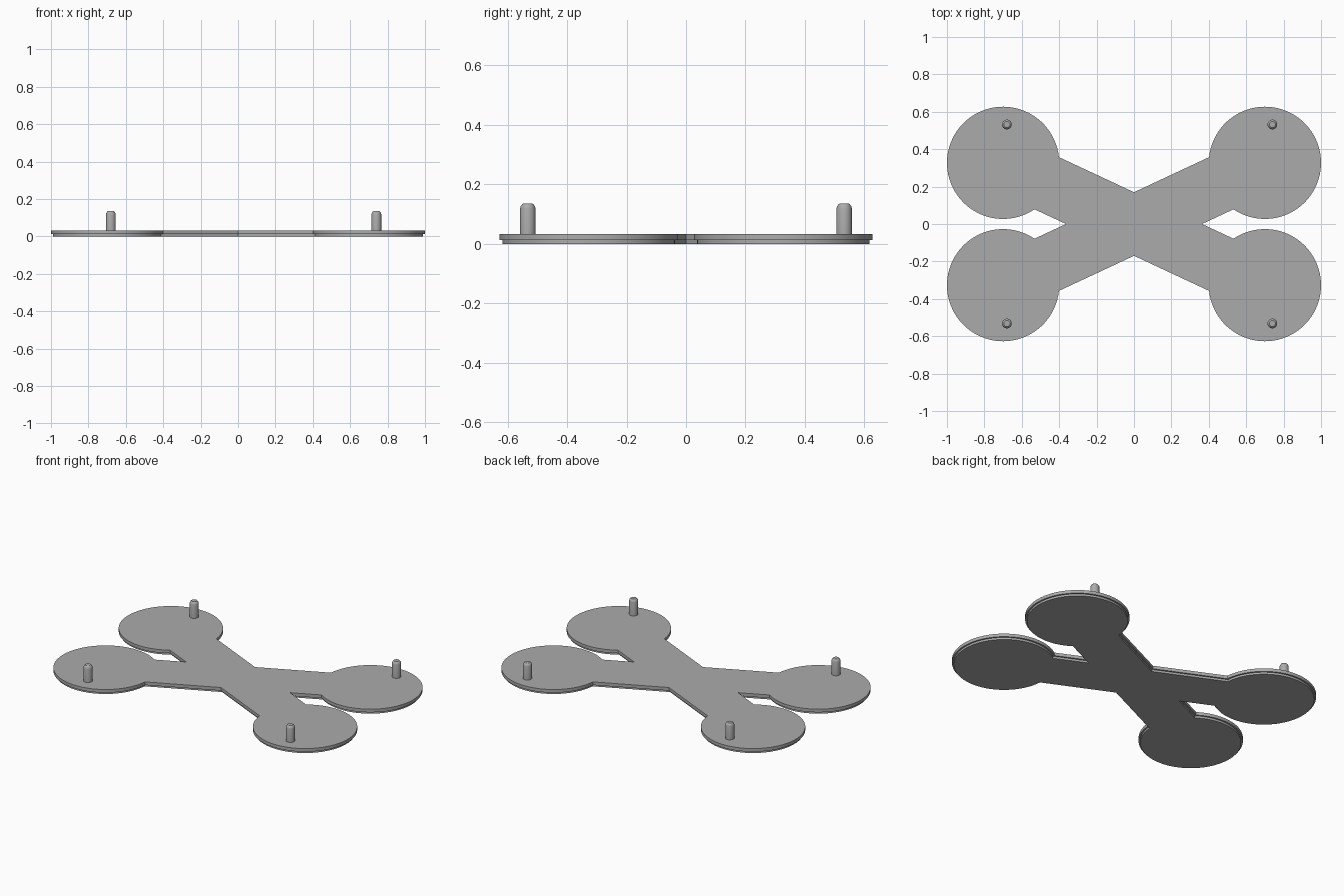
import bpy, bmesh, math
from mathutils import Matrix, Vector

cube = bpy.data.objects.get("Cube")
if cube:
    bpy.data.objects.remove(cube)

DISC = Vector((0.70, 0.327))   # centre of one disc
RADIUS = 0.30
HALF_ARM = 0.154
STEPS = 64


def make_material(name, rgb):
    mat = bpy.data.materials.new(name)
    mat.use_nodes = True
    colour = (*rgb, 1)
    mat.diffuse_color = colour
    mat.node_tree.nodes["Principled BSDF"].inputs["Base Color"].default_value = colour
    return mat


grey = make_material("plain grey", (0.41, 0.41, 0.41))


def add_object(name, bm):
    bmesh.ops.recalc_face_normals(bm, faces=bm.faces)
    mesh = bpy.data.meshes.new(name)
    bm.to_mesh(mesh)
    bm.free()
    mesh.materials.append(grey)
    obj = bpy.data.objects.new(name, mesh)
    bpy.context.collection.objects.link(obj)
    bpy.ops.object.select_all(action="DESELECT")
    obj.select_set(True)
    bpy.context.view_layer.objects.active = obj
    bpy.ops.object.shade_smooth_by_angle(angle=math.radians(30))
    return obj


def outline(inset):
    """Counter-clockwise outline of the crossed arms and four discs."""
    r, h = RADIUS - inset, HALF_ARM - inset
    tilt = math.atan2(DISC.y, DISC.x)
    end = math.pi - math.asin(h / r)
    quarter = [Vector((h / math.sin(tilt), 0))]
    for i in range(STEPS + 1):
        a = tilt - end + 2 * end * i / STEPS
        quarter.append(DISC + r * Vector((math.cos(a), math.sin(a))))
    crotch = Vector((0, h / math.cos(tilt)))
    half = quarter + [crotch] + [Vector((-p.x, p.y)) for p in reversed(quarter)]
    return half + [-p for p in half[1:-1]]


def add_plate(name, inset, z0, z1):
    bm = bmesh.new()
    face = bm.faces.new([bm.verts.new((p.x, p.y, z0)) for p in outline(inset)])
    grown = bmesh.ops.extrude_face_region(bm, geom=[face], use_keep_orig=True)
    top = [v for v in grown["geom"] if isinstance(v, bmesh.types.BMVert)]
    bmesh.ops.translate(bm, verts=top, vec=(0, 0, z1 - z0))
    return add_object(name, bm)


def add_pin(name, x, y):
    # Turned profile with a rounded top edge
    profile = [(0, 0.03), (0.026, 0.03), (0.026, 0.119), (0.024, 0.126),
               (0.019, 0.133), (0.016, 0.135), (0, 0.135)]
    bm = bmesh.new()
    verts = [bm.verts.new((r, 0, z)) for r, z in profile]
    edges = [bm.edges.new(pair) for pair in zip(verts, verts[1:])]
    bmesh.ops.spin(bm, geom=verts + edges, cent=(0, 0, 0), axis=(0, 0, 1),
                   angle=math.tau, steps=32)
    bmesh.ops.remove_doubles(bm, verts=bm.verts, dist=0.0001)
    bmesh.ops.transform(bm, matrix=Matrix.Translation((x, y, 0)), verts=bm.verts)
    return add_object(name, bm)


# Stepped base: a slightly smaller plate under the main one
add_plate("lower_plate", 0.01, 0, 0.013)
add_plate("upper_plate", 0, 0.013, 0.033)

# One upright pin on each disc
for side, x in (("right", -0.68), ("left", 0.74)):
    for end, y in (("front", -0.532), ("back", 0.532)):
        add_pin(f"{end}_{side}_pin", x, y)
